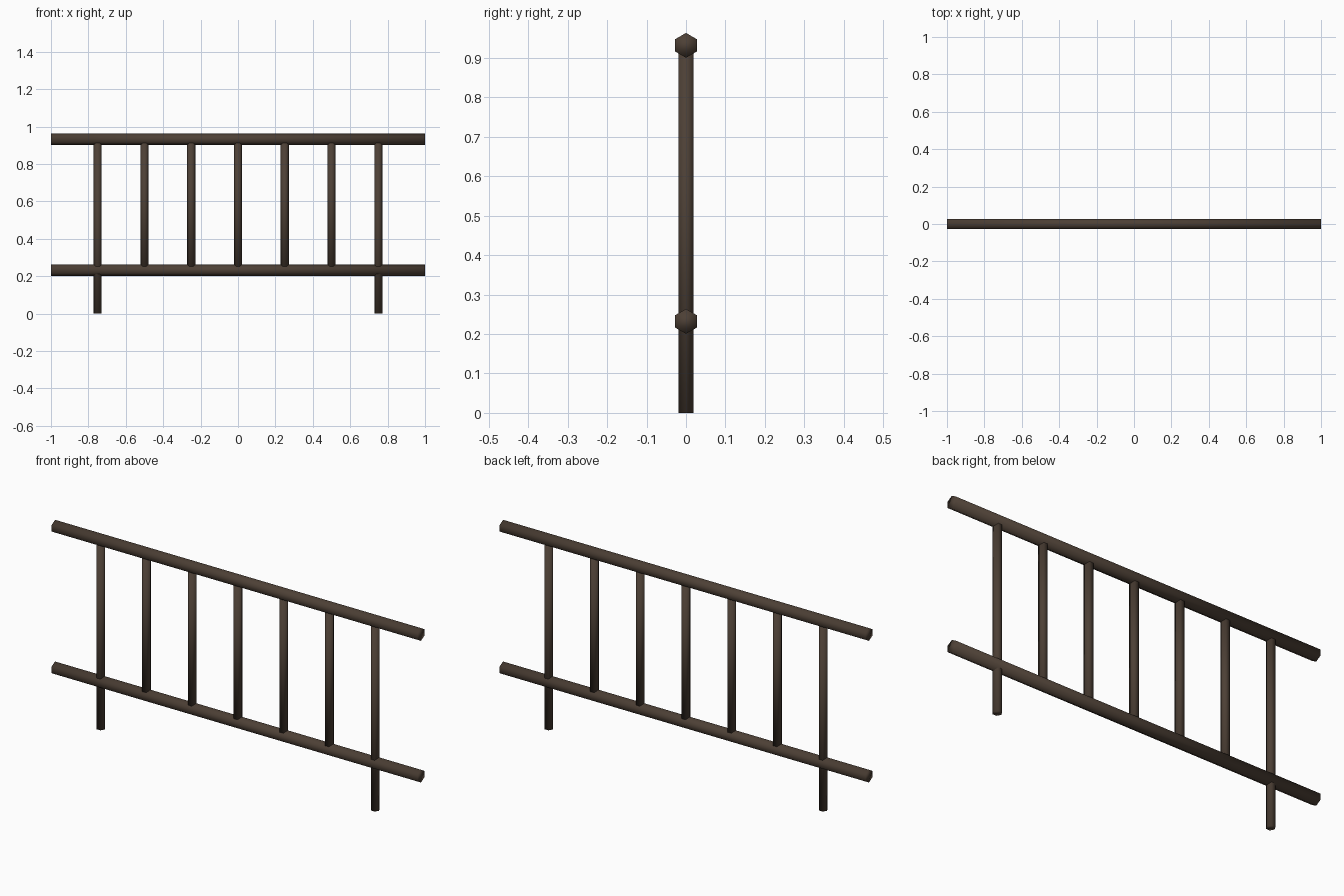
import bpy
from math import pi

cube = bpy.data.objects.get("Cube")
if cube:
    bpy.data.objects.remove(cube, do_unlink=True)

# Dark wood
wood = bpy.data.materials.new("dark_brown_wood")
wood.use_nodes = True
colour = (0.074, 0.051, 0.036, 1)
wood.diffuse_color = colour
wood.node_tree.nodes["Principled BSDF"].inputs["Base Color"].default_value = colour


def hex_bar(name, radius, length, location, rotation=(0, 0, 0)):
    bpy.ops.mesh.primitive_cylinder_add(vertices=6, radius=radius, depth=length,
                                        location=location, rotation=rotation)
    bar = bpy.context.object
    bar.name = name
    bar.data.materials.append(wood)
    bpy.ops.object.shade_smooth()
    return bar


LOW, HIGH = 0.232, 0.932

# Horizontal rails: hexagons with flat top and bottom
for name, z in (("bottom_rail", LOW), ("top_rail", HIGH)):
    hex_bar(name, 0.0315, 2, (0, 0, z), (pi / 2, 0, pi / 2))

# Upright bars: the outer two reach the ground as legs
for i in range(-3, 4):
    is_leg = abs(i) == 3
    base = 0 if is_leg else LOW
    name = "leg_post" if is_leg else "baluster"
    hex_bar(name, 0.0215, HIGH - base, (i * 0.25, 0, (HIGH + base) / 2), (0, 0, pi / 2))
